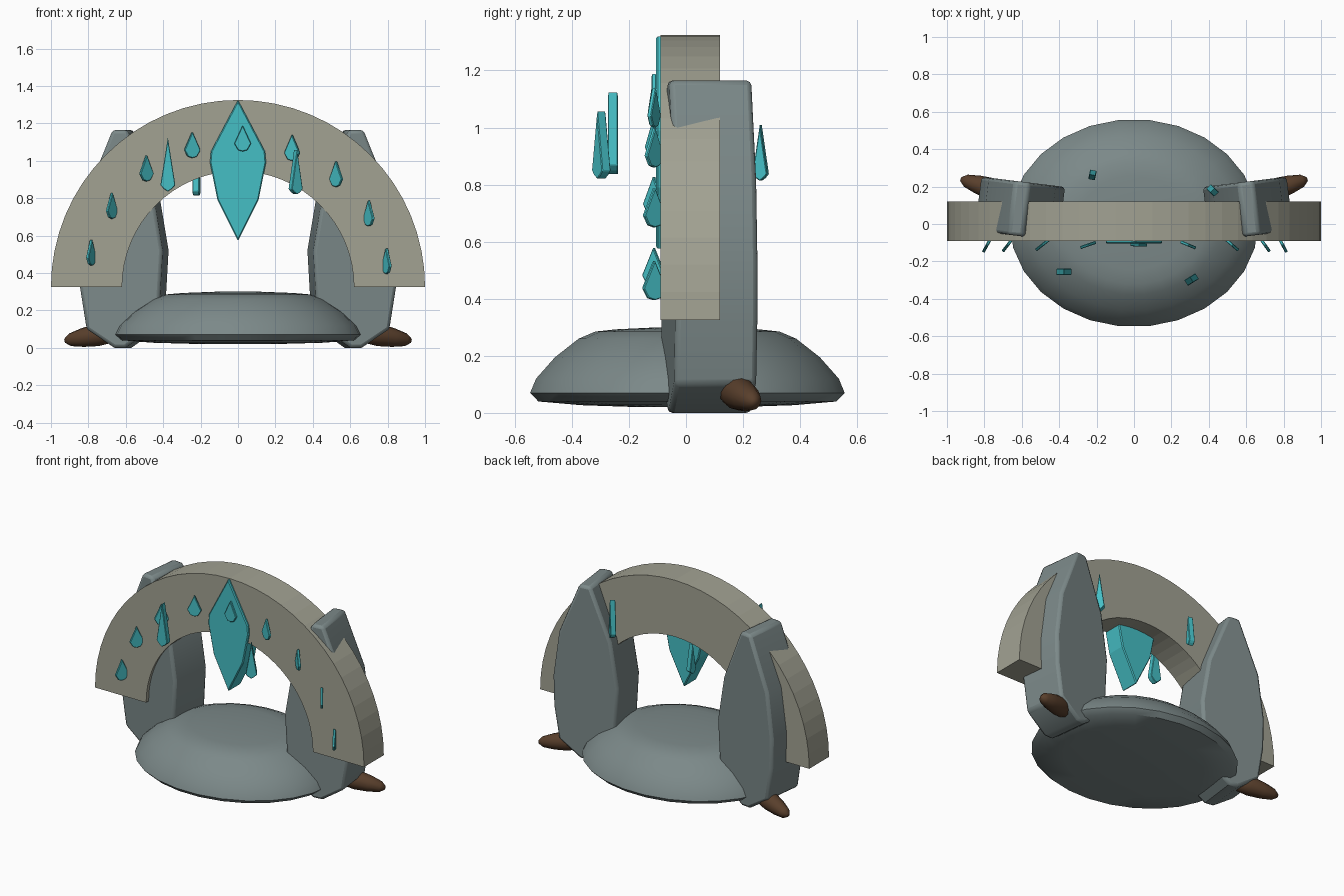
import bpy, bmesh
from math import sin, cos, pi, radians
from mathutils import Vector, Matrix

if "Cube" in bpy.data.objects:
    bpy.data.objects.remove(bpy.data.objects["Cube"])


def material(name, rgb):
    m = bpy.data.materials.new(name)
    m.diffuse_color = (*rgb, 1)
    m.use_nodes = True
    m.node_tree.nodes["Principled BSDF"].inputs["Base Color"].default_value = m.diffuse_color
    return m


SLATE = material("slate", (0.20, 0.25, 0.25))
SAND = material("sandstone", (0.36, 0.36, 0.29))
CYAN = material("crystal", (0.06, 0.52, 0.56))
BROWN = material("root", (0.10, 0.05, 0.025))


def finish(name, bm, mat, bevel=0, segments=2, smooth=None):
    bmesh.ops.recalc_face_normals(bm, faces=bm.faces)
    me = bpy.data.meshes.new(name)
    bm.to_mesh(me)
    bm.free()
    ob = bpy.data.objects.new(name, me)
    bpy.context.collection.objects.link(ob)
    me.materials.append(mat)
    if bevel:
        mod = ob.modifiers.new("bevel", 'BEVEL')
        mod.width, mod.segments = bevel, segments
        mod.limit_method, mod.angle_limit = 'ANGLE', radians(40)
    if smooth:
        bpy.ops.object.select_all(action='DESELECT')
        ob.select_set(True)
        bpy.context.view_layer.objects.active = ob
        bpy.ops.object.shade_smooth_by_angle(angle=radians(smooth))
    return ob


def slab(points, y0, y1):
    """Extrude an x-z outline from y0 to y1."""
    bm = bmesh.new()
    face = bm.faces.new([bm.verts.new((x, y0, z)) for x, z in points])
    ext = bmesh.ops.extrude_face_region(bm, geom=[face])
    verts = [v for v in ext['geom'] if isinstance(v, bmesh.types.BMVert)]
    bmesh.ops.translate(bm, verts=verts, vec=(0, y1 - y0, 0))
    return bm


def lathe(profile, sides):
    """Closed solid of revolution about z from (radius, z) rings."""
    bm = bmesh.new()
    rings = [[bm.verts.new((r * cos(2 * pi * i / sides), r * sin(2 * pi * i / sides), z))
              for i in range(sides)] for r, z in profile]
    for a, b in zip(rings, rings[1:]):
        for i in range(sides):
            j = (i + 1) % sides
            bm.faces.new((a[i], a[j], b[j], b[i]))
    bm.faces.new(rings[0])
    bm.faces.new(rings[-1])
    return bm


# Flattened boulder base
bm = lathe([(0.2, 0.02), (0.45, 0.027), (0.63, 0.04), (0.665, 0.07), (0.64, 0.12),
            (0.56, 0.195), (0.46, 0.26), (0.39, 0.285), (0.3, 0.293), (0.12, 0.30)], 26)
bmesh.ops.transform(bm, matrix=Matrix.Translation((0, 0.005, 0)) @ Matrix.Diagonal((1, 0.835, 1, 1)),
                    verts=bm.verts)
finish("boulder_base", bm, SLATE, smooth=40)

# Half-ring arch
N = 32
outline = [(r * cos(a), 0.325 + r * sin(a))
           for r, order in ((1.0, range(N + 1)), (0.62, range(N, -1, -1)))
           for a in (pi * i / N for i in order)]
finish("arch", slab(outline, -0.09, 0.12), SAND)

# Standing stones and root stubs, mirrored left and right
stone = [(0.04, 1.165), (-0.04, 1.165), (-0.18, 0.82), (-0.23, 0.52), (-0.215, 0.26),
         (-0.17, 0.10), (-0.03, 0.0), (0.03, 0.0), (0.18, 0.10), (0.215, 0.32),
         (0.22, 0.52), (0.18, 0.82)]
for side, label in ((1, "right"), (-1, "left")):
    bm = slab([(x * side, z) for x, z in stone], -0.145, 0.145)
    bmesh.ops.transform(bm, matrix=Matrix.Translation((0.615 * side, 0.082, 0))
                        @ Matrix.Rotation(radians(7 * side), 4, 'Z'), verts=bm.verts)
    finish(f"standing_stone_{label}", bm, SLATE, 0.018, smooth=35)

    start, tip = Vector((0.66 * side, 0.155, 0.085)), Vector((0.925 * side, 0.24, 0.038))
    axis = tip - start
    length = axis.length
    bm = lathe([(0.03, 0), (0.055, 0.1 * length), (0.06, 0.35 * length), (0.05, 0.65 * length),
                (0.034, 0.9 * length), (0.012, length)], 12)
    bmesh.ops.transform(bm, matrix=Matrix.Translation(start)
                        @ axis.to_track_quat('Z', 'Y').to_matrix().to_4x4(), verts=bm.verts)
    finish(f"root_{label}", bm, BROWN, smooth=60)

# Large keystone crystal
finish("keystone_crystal", slab([(0, 1.325), (-0.145, 1.05), (-0.15, 0.99), (-0.11, 0.79), (0, 0.57),
                                 (0.11, 0.79), (0.15, 0.99), (0.145, 1.05)], -0.105, 0.025),
       CYAN, 0.006, 1)


def shard(name, x, y, z0, z1, width, turn, thick, waist):
    """Thin kite-shaped crystal, turned about its upright axis."""
    h, w = z1 - z0, width / 2
    bm = slab([(0, z1), (-w, z0 + waist * h), (-w * 0.55, z0 + 0.05 * h), (0, z0),
               (w * 0.55, z0 + 0.05 * h), (w, z0 + waist * h)], -thick / 2, thick / 2)
    bmesh.ops.transform(bm, matrix=Matrix.Translation((x, y, 0))
                        @ Matrix.Rotation(radians(turn), 4, 'Z'), verts=bm.verts)
    finish(name, bm, CYAN, 0.003, 1)


# Row of small crystals set into the arch front
row = [(-0.785, 0.44), (-0.675, 0.69), (-0.49, 0.89), (-0.245, 1.015), (0.025, 1.05),
       (0.29, 1.0), (0.525, 0.86), (0.70, 0.65), (0.795, 0.395)]
for i, (x, z) in enumerate(row):
    shard(f"arch_crystal_{i + 1}", x, -0.112, z, z + 0.14, 0.09, -78 * x, 0.016, 0.3)

# Hanging crystals around the arch
for i, (x, y, z0, z1, w, turn) in enumerate([
        (-0.375, -0.256, 0.835, 1.125, 0.08, 0), (0.308, -0.297, 0.82, 1.06, 0.07, 32),
        (-0.222, 0.262, 0.813, 1.012, 0.052, 78), (0.42, 0.18, 0.85, 1.105, 0.06, -45)]):
    shard(f"hanging_crystal_{i + 1}", x, y, z0, z1, w, turn, 0.036, 0.12)
